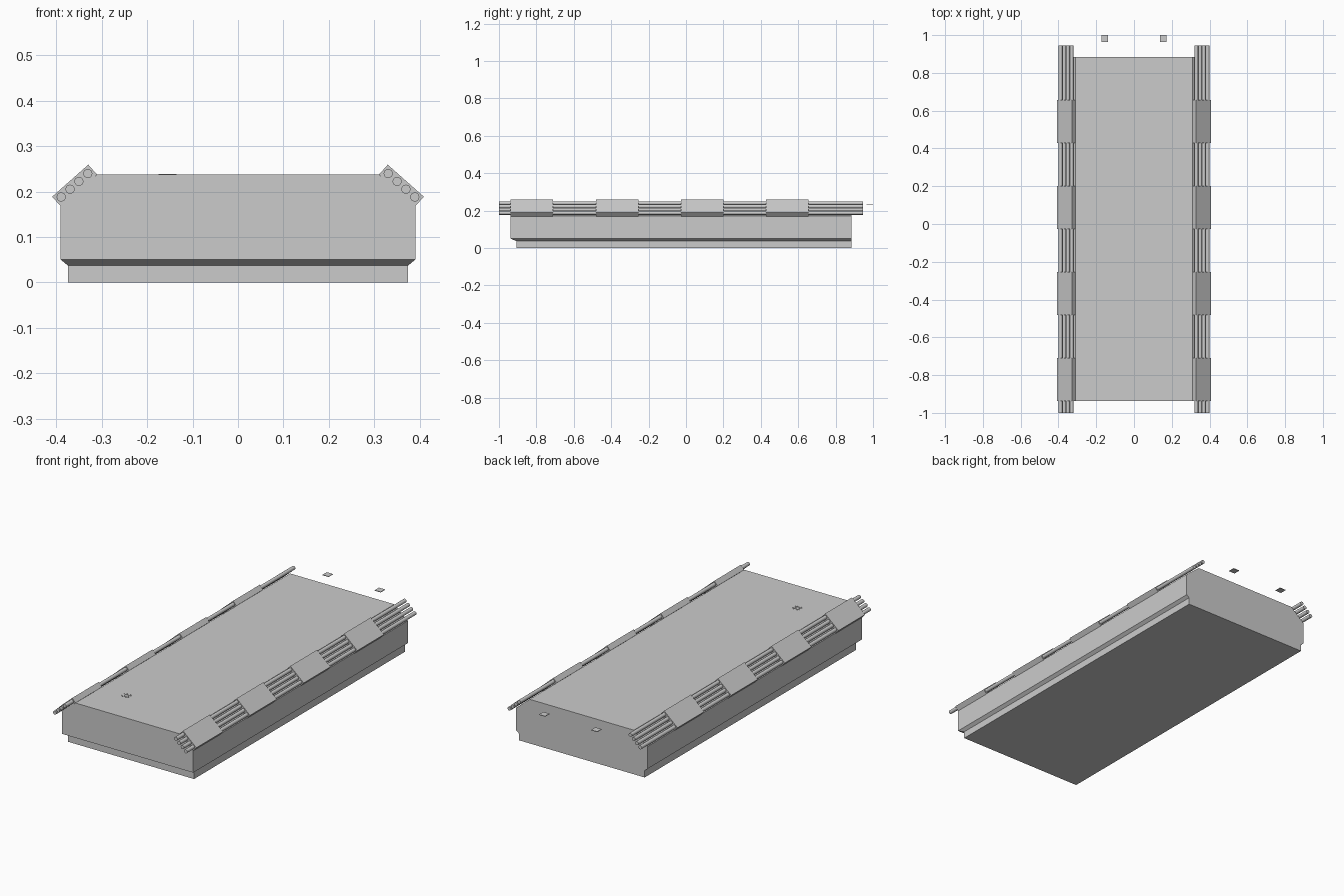
import bpy, bmesh, math
from mathutils import Matrix, Vector

cube = bpy.data.objects.get("Cube")
if cube:
    bpy.data.objects.remove(cube, do_unlink=True)

grey = bpy.data.materials.new("plain grey")
grey.use_nodes = True
colour = (0.6, 0.6, 0.6, 1)
grey.diffuse_color = colour
grey.node_tree.nodes["Principled BSDF"].inputs["Base Color"].default_value = colour

FRONT, BACK, DECK = -0.937, 0.885, 0.237


def finish(name, bm, smooth=False):
    bmesh.ops.recalc_face_normals(bm, faces=bm.faces)
    mesh = bpy.data.meshes.new(name)
    bm.to_mesh(mesh)
    bm.free()
    mesh.materials.append(grey)
    obj = bpy.data.objects.new(name, mesh)
    bpy.context.collection.objects.link(obj)
    if smooth:
        bpy.ops.object.select_all(action='DESELECT')
        obj.select_set(True)
        bpy.context.view_layer.objects.active = obj
        bpy.ops.object.shade_smooth_by_angle(angle=math.radians(40))
    return obj


def box(name, centre, size, tilt=0):
    bm = bmesh.new()
    matrix = (Matrix.Translation(centre) @ Matrix.Rotation(tilt, 4, 'Y')
              @ Matrix.Diagonal((*size, 1)))
    bmesh.ops.create_cube(bm, size=1, matrix=matrix)
    return finish(name, bm)


# Upper hull: cross-section with sloped shoulders, extruded along y
half = [(0.39, 0.05), (0.39, 0.17), (0.31, DECK)]
profile = half + [(-x, z) for x, z in reversed(half)]
bm = bmesh.new()
face = bm.faces.new([bm.verts.new((x, FRONT, z)) for x, z in profile])
extruded = bmesh.ops.extrude_face_region(bm, geom=[face])["geom"]
bmesh.ops.translate(bm, vec=(0, BACK - FRONT, 0),
                    verts=[g for g in extruded if isinstance(g, bmesh.types.BMVert)])
finish("upper_hull", bm)

# Lower hull: narrower base with a bevelled step, flush at the back
bm = bmesh.new()
rings = []
for hx, front, z in [(0.374, -0.907, 0), (0.374, -0.907, 0.037), (0.39, FRONT, 0.05)]:
    corners = [(-hx, front), (hx, front), (hx, BACK), (-hx, BACK)]
    rings.append([bm.verts.new((x, y, z)) for x, y in corners])
bm.faces.new(rings[0])
for low, high in zip(rings, rings[1:]):
    for i in range(4):
        j = (i + 1) % 4
        bm.faces.new((low[i], low[j], high[j], high[i]))
finish("lower_hull", bm)

# Shoulder pipes and the clamps that hold them
tilt = math.atan2(0.07, 0.079)
for side, label in ((1, "left"), (-1, "right")):
    for i in range(4):
        x, z = 0.3305 + 0.0195 * i, 0.2395 - 0.0172 * i
        bm = bmesh.new()
        matrix = Matrix.Translation((side * x, -0.0275, z)) @ Matrix.Rotation(math.pi / 2, 4, 'X')
        bmesh.ops.create_cone(bm, cap_ends=True, segments=16, radius1=0.01, radius2=0.01,
                              depth=1.945, matrix=matrix)
        finish(f"{label}_pipe_{i + 1}", bm, smooth=True)
    for i in range(4):
        box(f"{label}_clamp_{i + 1}", Vector((side * 0.3595, -0.824 + 0.4555 * i, 0.213)),
            (0.106, 0.227, 0.029), side * tilt)

# Two rows of small plates set into the deck, the last pair past the back edge
for side, label in ((1, "left"), (-1, "right")):
    for i in range(6):
        box(f"{label}_deck_plate_{i + 1}", Vector((side * 0.155, -0.725 + 0.3415 * i, DECK - 0.002)),
            (0.036, 0.036, 0.003))

# Small crossed grille on the front right deck plate
for i, offset in enumerate((-0.011, 0.011)):
    box(f"grille_long_bar_{i + 1}", Vector((-0.155 + offset, -0.725, DECK)), (0.004, 0.04, 0.004))
    box(f"grille_cross_bar_{i + 1}", Vector((-0.155, -0.725 + offset, DECK)), (0.04, 0.004, 0.004))
